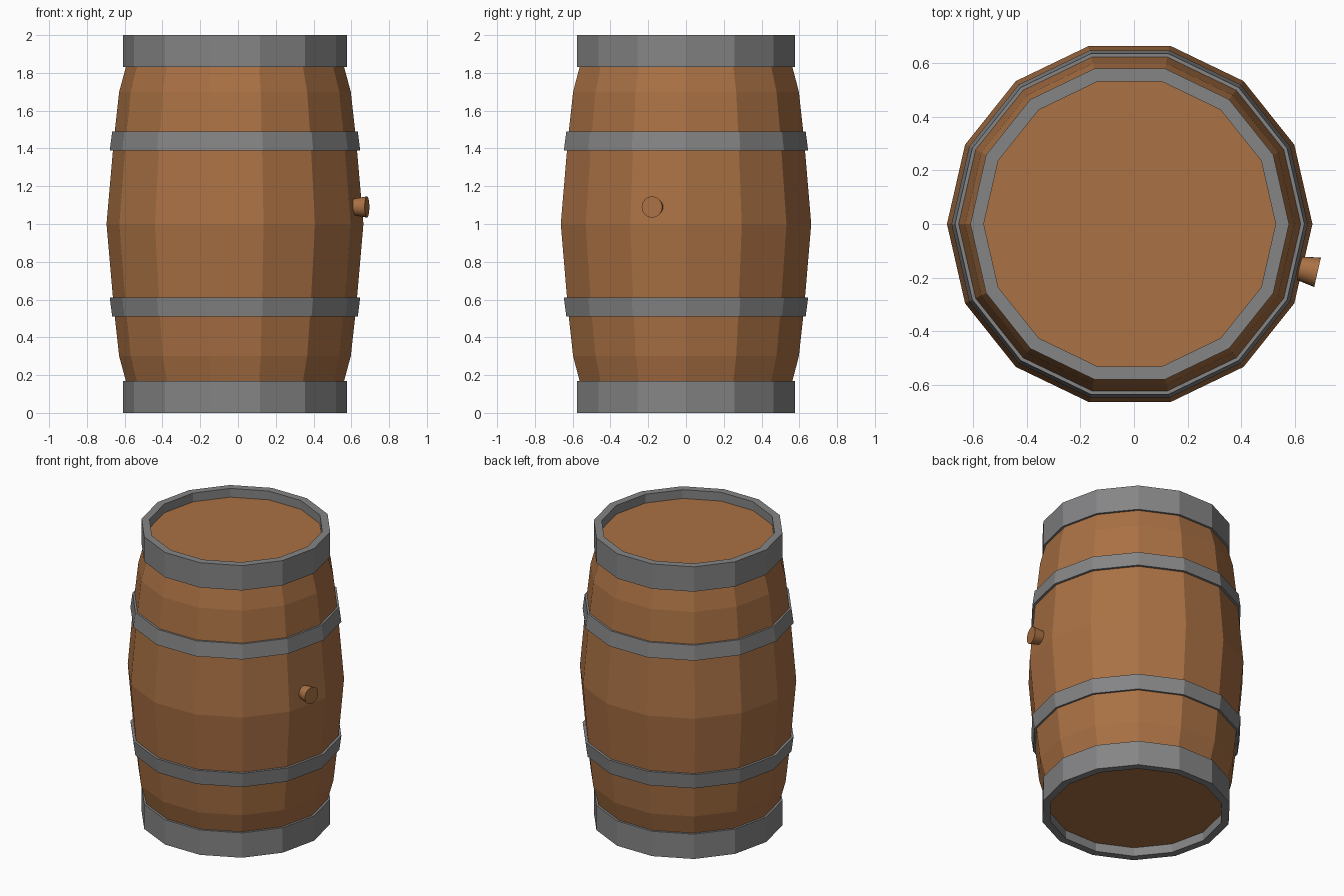
import bpy, bmesh, math
from mathutils import Vector, Matrix

if "Cube" in bpy.data.objects:
    bpy.data.objects.remove(bpy.data.objects["Cube"])

SIDES = 14
CX = -0.016   # barrel axis sits slightly left, the plug sticks out right


def material(name, rgb):
    m = bpy.data.materials.new(name)
    m.diffuse_color = (*rgb, 1)
    m.use_nodes = True
    m.node_tree.nodes["Principled BSDF"].inputs["Base Color"].default_value = m.diffuse_color
    return m


WOOD = material("oak wood", (0.40, 0.165, 0.058))
IRON = material("grey iron", (0.235, 0.235, 0.24))


def lathe(name, profile, mat, closed):
    """Spin (radius, z) points round the barrel axis; cap ends or close the loop."""
    bm = bmesh.new()
    rings = []
    for r, z in profile:
        rings.append([bm.verts.new((CX + r * math.cos(2 * math.pi * i / SIDES),
                                    r * math.sin(2 * math.pi * i / SIDES), z))
                      for i in range(SIDES)])
    pairs = list(zip(rings, rings[1:]))
    if closed:
        pairs.append((rings[-1], rings[0]))
    else:
        bm.faces.new(rings[0])
        bm.faces.new(rings[-1])
    for a, b in pairs:
        for i in range(SIDES):
            j = (i + 1) % SIDES
            bm.faces.new((a[i], a[j], b[j], b[i]))
    bmesh.ops.recalc_face_normals(bm, faces=bm.faces)
    return finish(name, bm, mat)


def finish(name, bm, mat):
    me = bpy.data.meshes.new(name)
    bm.to_mesh(me)
    bm.free()
    me.materials.append(mat)
    ob = bpy.data.objects.new(name, me)
    bpy.context.collection.objects.link(ob)
    return ob


# Bulging wooden body, profile mirrored about z = 1, with recessed lids
half = [(0.68, 1.0), (0.641, 1.45), (0.613, 1.70), (0.578, 1.83), (0.55, 1.94)]
body = [(r, 2 - z) for r, z in reversed(half[1:])] + half
lathe("barrel_body", body, WOOD, False)

# Iron end rims and hoops, top and bottom
rim = [(0.593, 2.0), (0.593, 1.83), (0.543, 1.83), (0.543, 2.0)]
hoop = [(0.650, 1.49), (0.663, 1.39), (0.62, 1.39), (0.61, 1.49)]
for part, prof in (("rim", rim), ("hoop", hoop)):
    lathe("top_" + part, prof, IRON, True)
    lathe("bottom_" + part, [(r, 2 - z) for r, z in prof], IRON, True)

# Tapered wooden plug, square to the staves on the right side
axis = Vector((math.cos(math.pi / SIDES), -math.sin(math.pi / SIDES), 0))
length = 0.12
centre = Vector((0.683, -0.18, 1.09)) - axis * length / 2
bm = bmesh.new()
bmesh.ops.create_cone(bm, cap_ends=True, segments=24, radius1=0.036, radius2=0.056,
                      depth=length,
                      matrix=Matrix.Translation(centre) @ axis.to_track_quat('Z', 'Y').to_matrix().to_4x4())
plug = finish("plug", bm, WOOD)
bpy.context.view_layer.objects.active = plug
plug.select_set(True)
bpy.ops.object.shade_smooth_by_angle(angle=math.radians(30))
